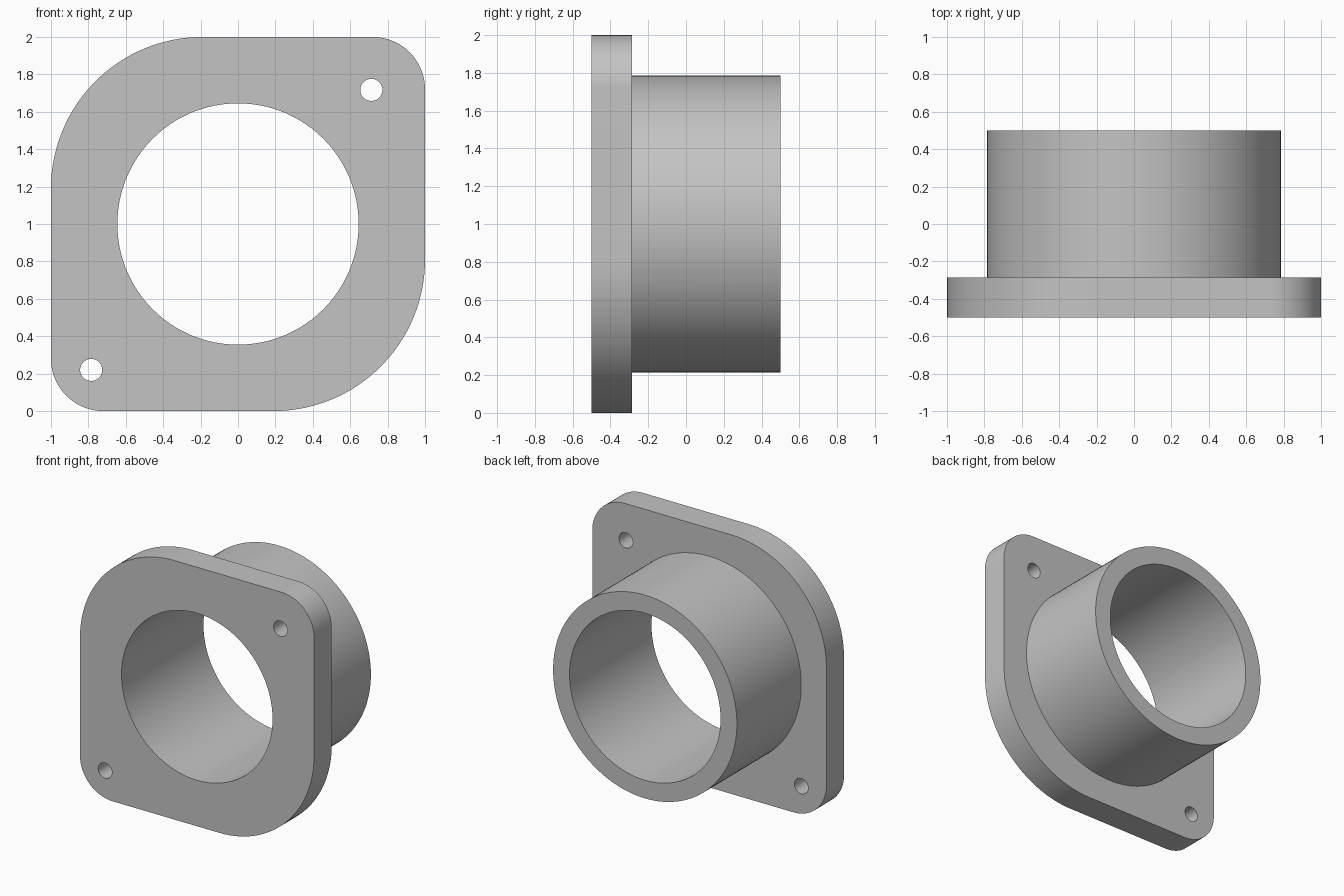
import bpy, bmesh
from math import cos, sin, pi, radians
from mathutils import Matrix, Vector

cube = bpy.data.objects.get("Cube")
if cube:
    bpy.data.objects.remove(cube, do_unlink=True)

FRONT, FLANGE_BACK, BACK = -0.5, -0.285, 0.5
CENTRE_Z = 1.0

grey = bpy.data.materials.new("plain grey")
grey.use_nodes = True
colour = (0.55, 0.55, 0.55, 1)
grey.diffuse_color = colour
grey.node_tree.nodes["Principled BSDF"].inputs["Base Color"].default_value = colour


def make_object(name, bm):
    bmesh.ops.recalc_face_normals(bm, faces=bm.faces)
    mesh = bpy.data.meshes.new(name)
    bm.to_mesh(mesh)
    bm.free()
    mesh.materials.append(grey)
    obj = bpy.data.objects.new(name, mesh)
    bpy.context.collection.objects.link(obj)
    return obj


def cylinder(name, x, z, radius, y0, y1, sides):
    """Closed cylinder lying along y."""
    bm = bmesh.new()
    place = Matrix.Translation((x, (y0 + y1) / 2, z)) @ Matrix.Rotation(pi / 2, 4, "X")
    bmesh.ops.create_cone(bm, cap_ends=True, segments=sides, radius1=radius,
                          radius2=radius, depth=y1 - y0, matrix=place)
    return make_object(name, bm)


def combine(target, other, operation):
    """Apply a boolean and remove the helper."""
    mod = target.modifiers.new(operation, "BOOLEAN")
    mod.operation, mod.object, mod.solver = operation, other, "EXACT"
    bpy.context.view_layer.objects.active = target
    bpy.ops.object.modifier_apply(modifier=mod.name)
    bpy.data.objects.remove(other, do_unlink=True)


# Square flange with two tight and two wide rounded corners
bm = bmesh.new()
outline = []
corners = [(1, 1, 0.28), (-1, 1, 0.81), (-1, -1, 0.28), (1, -1, 0.81)]
for i, (sx, sz, r) in enumerate(corners):
    steps = 32
    for k in range(steps + 1):
        a = (i + k / steps) * pi / 2
        outline.append(bm.verts.new((sx * (1 - r) + r * cos(a), FRONT,
                                     CENTRE_Z + sz * (1 - r) + r * sin(a))))
face = bm.faces.new(outline)
extruded = bmesh.ops.extrude_face_region(bm, geom=[face])["geom"]
bmesh.ops.translate(bm, vec=Vector((0, FLANGE_BACK - FRONT, 0)),
                    verts=[v for v in extruded if isinstance(v, bmesh.types.BMVert)])
body = make_object("flanged_sleeve", bm)

# Round sleeve behind the flange, then the bore through both
combine(body, cylinder("sleeve", 0, CENTRE_Z, 0.785, -0.4, BACK, 128), "UNION")
combine(body, cylinder("bore", 0, CENTRE_Z, 0.645, -0.7, 0.7, 128), "DIFFERENCE")

# Bolt holes in the tight corners
for x, z in [(0.713, 1.717), (-0.785, 0.22)]:
    combine(body, cylinder("bolt_hole", x, z, 0.059, -0.7, -0.1, 48), "DIFFERENCE")

bpy.ops.object.select_all(action="DESELECT")
body.select_set(True)
bpy.context.view_layer.objects.active = body
bpy.ops.object.shade_smooth_by_angle(angle=radians(30))
